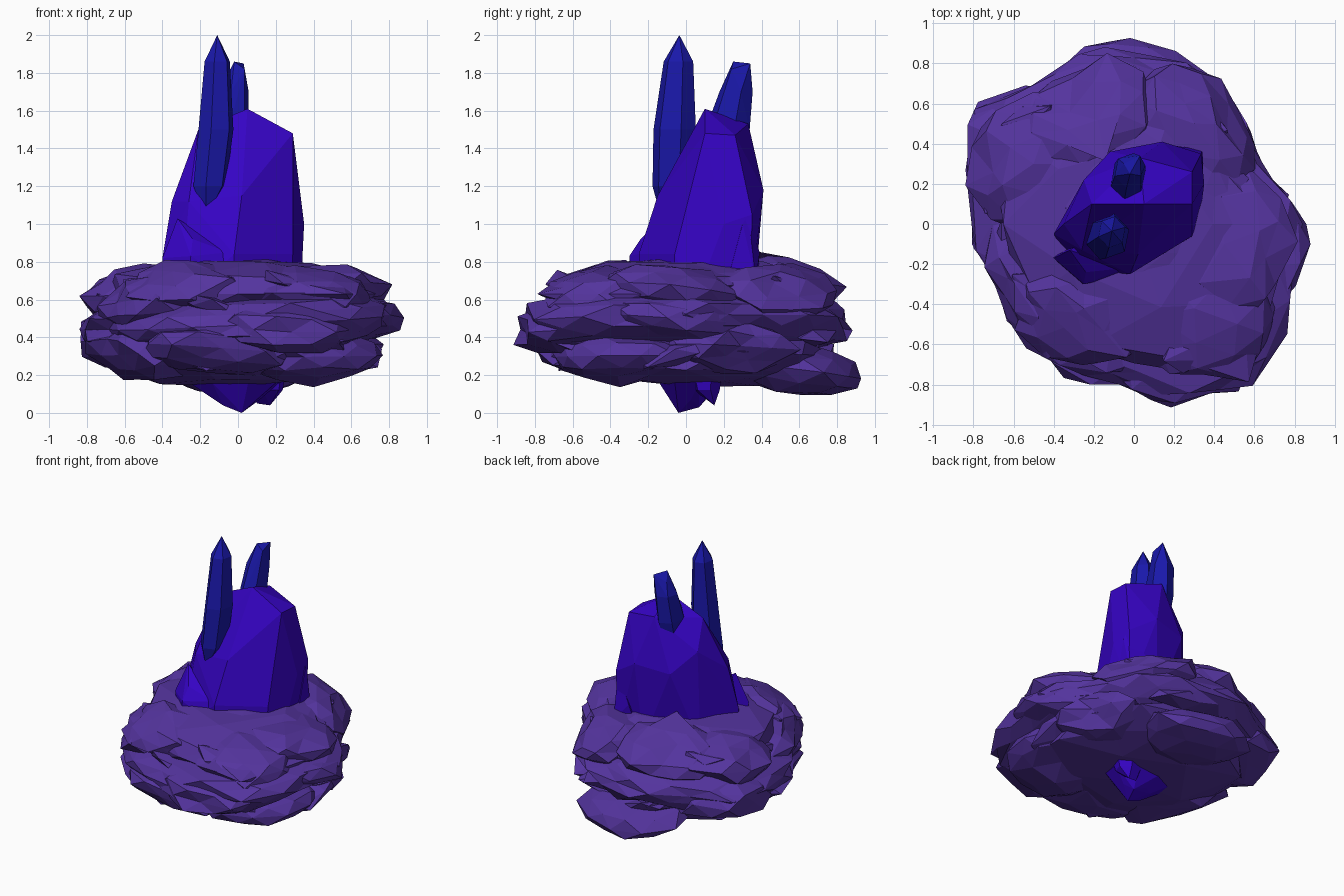
import bpy, bmesh, math, random
from mathutils import Vector, Matrix, noise

if "Cube" in bpy.data.objects:
    bpy.data.objects.remove(bpy.data.objects["Cube"])

random.seed(4)


def material(name, color):
    m = bpy.data.materials.new(name)
    m.diffuse_color = (*color, 1)
    m.use_nodes = True
    m.node_tree.nodes["Principled BSDF"].inputs["Base Color"].default_value = m.diffuse_color
    return m


ROCK = material("violet_stone", (0.088, 0.034, 0.34))
BLOCK = material("deep_violet_crystal", (0.036, 0.001, 0.55))
SPIRE = material("blue_crystal", (0.01, 0.009, 0.4))

# Plan outline of the rock, seen from above
OUTLINE = [Vector(p) for p in (
    (.89, -.08), (.82, .1), (.63, .28), (.6, .42), (.47, .7), (.25, .85), (-.1, .95),
    (-.28, .87), (-.42, .75), (-.6, .67), (-.82, .6), (-.84, .35), (-.89, .12), (-.8, -.12),
    (-.64, -.4), (-.63, -.53), (-.38, -.77), (0, -.84), (.25, -.95), (.3, -.84), (.6, -.84),
    (.75, -.63), (.82, -.43), (.8, -.25))]
# Side profile: height, share of the outline reached there
PROFILE = [(.08, .45), (.14, .66), (.2, .82), (.28, .93), (.38, 1), (.5, 1), (.6, .96),
           (.68, .89), (.74, .8), (.79, .68), (.84, .5), (.9, .3)]


def reach(x, y):
    """Distance from the centre to the outline in direction x, y."""
    d = Vector((x, y))
    if d.length < 1e-6:
        return 0.9
    d.normalize()
    for a, b in zip(OUTLINE, OUTLINE[1:] + OUTLINE[:1]):
        e = b - a
        den = d.x * e.y - d.y * e.x
        if abs(den) < 1e-9:
            continue
        t = (a.x * e.y - a.y * e.x) / den
        s = (a.x * d.y - a.y * d.x) / den
        if t > 0 and -1e-4 <= s <= 1.0001:
            return t
    return 0.85


def share(z):
    for (z0, f0), (z1, f1) in zip(PROFILE, PROFILE[1:]):
        if z <= z1:
            return f0 + (f1 - f0) * max(0, z - z0) / (z1 - z0)
    return PROFILE[-1][1]


def finish(name, bm, mat):
    bmesh.ops.recalc_face_normals(bm, faces=bm.faces)
    me = bpy.data.meshes.new(name)
    bm.to_mesh(me)
    bm.free()
    me.materials.append(mat)
    ob = bpy.data.objects.new(name, me)
    bpy.context.collection.objects.link(ob)
    return ob


def rock(name, loc, size, turn=0, tilt=(0, 0), detail=2, rough=0.12, outlined=False, free=False):
    bm = bmesh.new()
    bmesh.ops.create_icosphere(bm, subdivisions=detail, radius=1)
    shift = Vector([random.uniform(-50, 50) for _ in range(3)])
    rot = Matrix.Rotation(math.radians(turn), 3, 'Z')
    for v in bm.verts:
        p = v.co.normalized()
        k = 1 + rough * (noise.noise(p * 2.5 + shift) + random.uniform(-.4, .4))
        q = rot @ Vector((p.x * size[0] * k, p.y * size[1] * k, p.z * size[2] * k))
        if outlined:
            r = reach(p.x, p.y)
            q.x, q.y = q.x * r, q.y * r
        q.z += tilt[0] * q.x + tilt[1] * q.y
        q += Vector(loc)
        q.z = min(max(q.z, 0.085), 0.88)
        r, lim = math.hypot(q.x, q.y), reach(q.x, q.y)
        if not free:
            lim *= min(1, share(q.z) + random.uniform(-.03, .04))
        if r > lim:
            q.x, q.y = q.x * lim / r, q.y * lim / r
        v.co = q
    bmesh.ops.dissolve_limit(bm, angle_limit=math.radians(9), verts=bm.verts, edges=bm.edges)
    return finish(name, bm, ROCK)


# Three stacked slabs that follow the outline
rock("rock_slab_low", (0, 0, .34), (.88, .86, .21), tilt=(0, -.05), outlined=True)
rock("rock_slab_middle", (0, 0, .48), (.98, .97, .21), tilt=(.05, .02), detail=3, outlined=True)
rock("rock_slab_top", (0, 0, .63), (.86, .86, .19), outlined=True)

# Low chunk jutting out at the back
rock("rock_back_ledge", (-.02, .6, .23), (.38, .36, .14), tilt=(0, -.12), rough=.2, free=True)

# Chunks breaking up the slabs: x, y, z, half sizes, turn
CHUNKS = [
    (.4, -.35, .3, .42, .38, .14, 30), (-.45, -.2, .33, .44, .42, .16, 20),
    (.5, .2, .35, .32, .4, .14, -30), (-.5, .35, .4, .38, .36, .17, 10),
    (-.1, -.5, .34, .42, .36, .14, 0), (.57, -.05, .5, .36, .38, .12, 10),
    (.25, -.58, .46, .38, .37, .14, 10), (-.45, -.3, .58, .38, .36, .15, 40),
    (.3, .5, .64, .34, .38, .15, 20), (-.25, .55, .68, .36, .3, .17, 20),
    (-.5, .3, .64, .36, .34, .15, 0), (.45, -.1, .64, .38, .4, .14, 20),
    (.3, -.42, .63, .44, .34, .14, -20), (-.25, -.42, .66, .38, .32, .14, 20),
    (.08, .08, .71, .48, .46, .12, 0)]
for i, c in enumerate(CHUNKS):
    rock(f"rock_chunk_{i + 1}", c[:3], c[3:6], c[6], rough=.2,
         tilt=(random.uniform(-.1, .1), random.uniform(-.1, .1)))
# Thin shards in the crevices
for i in range(18):
    a = i * math.tau / 18 + random.uniform(-.1, .1)
    z = random.choice((.3, .42, .55, .66))
    r = reach(math.cos(a), math.sin(a)) * (.8 - abs(z - .45) * .4)
    rock(f"rock_shard_{i + 1}", (r * math.cos(a), r * math.sin(a), z), (.12, .25, .06),
         math.degrees(a), (random.uniform(-.3, .3), random.uniform(-.3, .3)), 1, .3)


def crystal(name, points, mat):
    bm = bmesh.new()
    for p in points:
        bm.verts.new(p)
    res = bmesh.ops.convex_hull(bm, input=bm.verts)
    junk = [g for g in res["geom_interior"] if isinstance(g, bmesh.types.BMVert)]
    bmesh.ops.delete(bm, geom=junk, context='VERTS')
    bmesh.ops.dissolve_limit(bm, angle_limit=math.radians(4), verts=bm.verts, edges=bm.edges)
    return finish(name, bm, mat)


def rings(spec, tips, sides=6, phase=.3):
    """Points for a faceted spire: rings of x, y, z, rx, ry, then tip points."""
    return [(x + rx * math.cos(phase + i * math.tau / sides),
             y + ry * math.sin(phase + i * math.tau / sides), z)
            for x, y, z, rx, ry in spec for i in range(sides)] + list(tips)


# Broad leaning crystal
crystal("main_crystal", [
    (-.4, -.05, .6), (-.26, .2, .6), (.1, .36, .6), (.32, .34, .6), (.33, .05, .6),
    (.28, -.07, .6), (-.02, -.25, .6), (-.3, -.22, .6),
    (-.4, -.05, .82), (-.02, -.25, .84), (.29, -.06, .84), (-.27, .2, .85),
    (-.35, 0, 1.12), (-.12, .36, 1.15), (.14, .41, 1.18), (.335, .35, 1.05), (.35, .2, 1.0),
    (.02, -.15, 1.15), (-.26, -.13, 1.12), (-.25, .22, 1.3),
    (-.21, .1, 1.5), (.05, .1, 1.61), (.29, .1, 1.48), (.29, .26, 1.47), (.03, .33, 1.53)],
    BLOCK)

# Slim spires
crystal("tall_spire", rings(
    [(-.15, -.07, 1.2, .09, .11), (-.12, -.06, 1.5, .1, .115),
     (-.11, -.04, 1.86, .07, .08)], [(-.11, -.035, 2), (-.17, -.13, 1.03)]), SPIRE)
crystal("rear_spire", rings(
    [(-.05, .19, 1.3, .06, .09), (-.03, .22, 1.5, .09, .12), (-.02, .265, 1.7, .08, .09)],
    [(-.02, .25, 1.86), (.03, .34, 1.85), (.035, .24, 1.82), (-.05, .3, 1.8)]), SPIRE)

# Small crystals leaning on the foot of the main crystal
crystal("foot_crystal_front", [(-.4, -.16, .7), (-.26, -.3, .7), (-.03, -.25, .7), (-.1, 0, .7),
                               (-.4, -.17, .82), (-.25, -.3, .83), (-.24, -.24, .92),
                               (-.32, -.13, 1.03), (-.05, -.22, .85)], BLOCK)
crystal("foot_crystal_back", [(.2, .2, .7), (.34, .22, .7), (.34, .37, .7), (.15, .38, .7),
                              (.345, .3, 1.0), (.33, .33, 1.05), (.2, .39, .85)], BLOCK)

# Crystal tips under the rock
crystal("under_crystal", rings([(-.03, .02, .35, .3, .2), (-.02, .02, .16, .25, .17),
                                (0, 0, .07, .12, .09)],
                               [(.02, -.04, 0), (-.08, -.04, .04), (.06, .07, .03)], 8), BLOCK)
crystal("under_crystal_small", rings([(.13, .1, .3, .15, .11), (.15, .11, .12, .09, .07)],
                                     [(.17, .15, .04), (.1, .14, .05)], 6), BLOCK)
